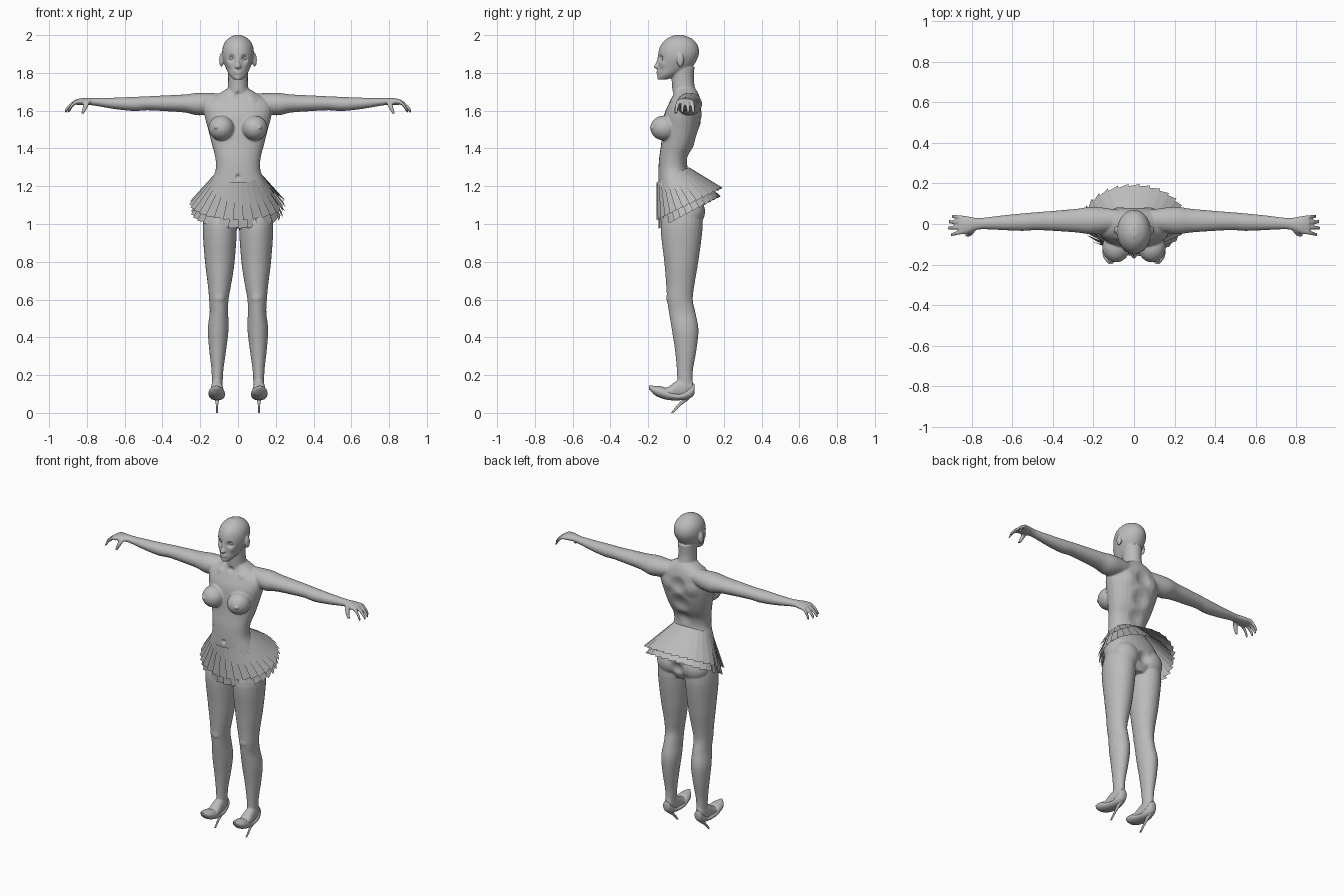
import bpy, bmesh, math
from mathutils import Vector, Matrix

cube = bpy.data.objects.get("Cube")
if cube:
    bpy.data.objects.remove(cube, do_unlink=True)

grey = bpy.data.materials.new("plain_grey")
grey.use_nodes = True
colour = (0.5, 0.5, 0.5, 1)
grey.diffuse_color = colour
grey.node_tree.nodes["Principled BSDF"].inputs["Base Color"].default_value = colour

# Axis order for lofts: (along, first span, second span)
ORDER = {"x": (0, 1, 2), "y": (1, 0, 2), "z": (2, 0, 1)}


def spline(a, b, c, d, t):
    return 0.5 * (2 * b + (c - a) * t + (2 * a - 5 * b + 4 * c - d) * t * t
                  + (3 * b - a - 3 * c + d) * t ** 3)


def loft(bm, axis, rows, both=False, power=1.0, sides=28, steps=4):
    """Closed tube through rows of (position, min, max, min, max)."""
    fine = []
    last = len(rows) - 1
    for i in range(last):
        near = [rows[max(i - 1, 0)], rows[i], rows[i + 1], rows[min(i + 2, last)]]
        for k in range(steps):
            fine.append([spline(*vals, k / steps) for vals in zip(*near)])
    fine.append(rows[-1])
    for sign in ((1, -1) if both else (1,)):
        rings = []
        for along, a0, a1, b0, b1 in fine:
            ring = []
            for j in range(sides):
                ang = math.tau * j / sides
                c, s = math.cos(ang), math.sin(ang)
                c = math.copysign(abs(c) ** power, c)
                s = math.copysign(abs(s) ** power, s)
                co = Vector()
                values = (along, (a0 + a1 + (a1 - a0) * c) / 2, (b0 + b1 + (b1 - b0) * s) / 2)
                for place, value in zip(ORDER[axis], values):
                    co[place] = value
                co.x *= sign
                ring.append(bm.verts.new(co))
            rings.append(ring)
        for low, high in zip(rings, rings[1:]):
            for j in range(sides):
                n = (j + 1) % sides
                bm.faces.new((low[j], low[n], high[n], high[j]))
        bm.faces.new(rings[0])
        bm.faces.new(rings[-1])


def ball(bm, centre, radii, both=True):
    for sign in ((1, -1) if both else (1,)):
        place = Matrix.Translation((centre[0] * sign, centre[1], centre[2]))
        bmesh.ops.create_uvsphere(bm, u_segments=24, v_segments=16, radius=1,
                                  matrix=place @ Matrix.Diagonal((*radii, 1)))


def finish(bm, name, smooth=True, fix_normals=True):
    if fix_normals:
        bmesh.ops.recalc_face_normals(bm, faces=bm.faces)
    mesh = bpy.data.meshes.new(name)
    bm.to_mesh(mesh)
    bm.free()
    mesh.materials.append(grey)
    obj = bpy.data.objects.new(name, mesh)
    bpy.context.collection.objects.link(obj)
    bpy.ops.object.select_all(action="DESELECT")
    obj.select_set(True)
    bpy.context.view_layer.objects.active = obj
    if smooth:
        bpy.ops.object.shade_smooth_by_angle(angle=math.radians(50))
    return obj


def sculpt(obj, centre, radius, push):
    """Soft mirrored brush stroke that moves nearby vertices."""
    for sign in ((1, -1) if centre[0] else (1,)):
        c = Vector((centre[0] * sign, centre[1], centre[2]))
        p = Vector((push[0] * sign, push[1], push[2]))
        for v in obj.data.vertices:
            d = (v.co - c).length_squared / radius ** 2
            if d < 1:
                v.co += p * (1 - d) ** 2


def centred(rows):
    return [(z, -w, w, front, back) for z, w, front, back in rows]


# Body masses, fused afterwards into one skin
bm = bmesh.new()
torso = [(.98, .1, -.09, .06), (1.05, .172, -.125, .09), (1.12, .182, -.137, .09),
         (1.2, .155, -.145, .06), (1.28, .12, -.146, .012), (1.35, .12, -.142, .012),
         (1.42, .138, -.132, .045), (1.5, .158, -.125, .07), (1.58, .178, -.115, .082),
         (1.64, .175, -.09, .08), (1.685, .11, -.068, .068), (1.715, .06, -.06, .05)]
loft(bm, "z", centred(torso), power=.9)
neck = [(1.64, .075, -.07, .065), (1.7, .057, -.072, .052), (1.76, .052, -.076, .042),
        (1.83, .054, -.08, .045)]
loft(bm, "z", centred(neck))
head = [(1.765, .024, -.146, -.1), (1.79, .047, -.15, -.04), (1.83, .066, -.148, .03),
        (1.87, .08, -.148, .058), (1.91, .084, -.146, .07), (1.95, .076, -.132, .06),
        (1.982, .052, -.1, .03), (2, .018, -.06, -.015)]
loft(bm, "z", centred(head))
nose = [(1.885, .008, -.15, -.12), (1.85, .011, -.16, -.12), (1.833, .017, -.172, -.12),
        (1.822, .013, -.16, -.12)]
loft(bm, "z", centred(nose))
ball(bm, (0, -.143, 1.808), (.025, .013, .006), both=False)
ball(bm, (0, -.143, 1.797), (.021, .013, .007), both=False)
ball(bm, (.088, -.03, 1.868), (.012, .019, .037))
ball(bm, (.088, -.115, 1.508), (.068, .074, .066))
ball(bm, (.118, -.182, 1.512), (.009, .012, .009))
ball(bm, (.085, .025, 1.065), (.088, .076, .085))

# Legs
leg = [(1.08, .02, .175, -.11, .08), (.98, .006, .187, -.134, .088), (.8, .018, .175, -.115, .065),
       (.68, .036, .16, -.105, .045), (.6, .05, .153, -.1, .036), (.53, .052, .15, -.09, .05),
       (.44, .05, .16, -.075, .066), (.33, .063, .152, -.058, .055), (.22, .078, .14, -.048, .036),
       (.12, .082, .138, -.045, .036)]
loft(bm, "z", leg, both=True)
ball(bm, (.1, -.07, .61), (.036, .034, .045))

# Arms with palms
arm = [(.08, -.03, .07, 1.6, 1.69), (.2, -.05, .085, 1.575, 1.695), (.28, -.042, .075, 1.59, 1.686),
       (.38, -.035, .066, 1.597, 1.681), (.48, -.03, .058, 1.602, 1.676), (.55, -.034, .052, 1.598, 1.673),
       (.65, -.03, .042, 1.608, 1.669), (.75, -.026, .03, 1.625, 1.667), (.79, -.035, .032, 1.63, 1.668),
       (.83, -.05, .04, 1.63, 1.666), (.865, -.05, .04, 1.632, 1.657)]
loft(bm, "x", arm, both=True)

# Fingers and thumb
for root, tip, reach in ((-.038, -.052, .9), (-.014, -.02, .916), (.01, .011, .912), (.031, .038, .895)):
    finger = []
    for k in range(5):
        t = k / 4
        x = .845 + (reach - .845) * t
        y = root + (tip - root) * t
        z = 1.648 - .05 * t ** 2
        r = .0115 - .002 * t
        finger.append((x, y - r, y + r, z - r - .004 * t, z + r))
    loft(bm, "x", finger, both=True, sides=12)
thumb = [(1.65, .78, .815, -.045, -.02), (1.62, .795, .822, -.06, -.036), (1.585, .815, .832, -.064, -.046)]
loft(bm, "z", thumb, both=True, sides=12)

# Feet on tiptoe
foot = [(-.185, .1, .13, .115, .138), (-.15, .08, .15, .09, .133), (-.1, .073, .15, .076, .135),
        (-.05, .078, .145, .074, .17), (0, .082, .14, .077, .19), (.036, .092, .13, .1, .17)]
loft(bm, "y", foot, both=True)
body = finish(bm, "body", smooth=False)
remesh = body.modifiers.new("fuse", "REMESH")
remesh.mode = "VOXEL"
remesh.voxel_size = .005
relax = body.modifiers.new("relax", "SMOOTH")
relax.factor = .5
relax.iterations = 5
for mod in ("fuse", "relax"):
    bpy.ops.object.modifier_apply(modifier=mod)

# Surface anatomy: eye sockets, cheeks, navel, spine, shoulder blades, collar bones
for centre, radius, push in (
        ((.034, -.136, 1.877), .026, (0, .015, 0)),
        ((.045, -.12, 1.845), .03, (.003, -.004, 0)),
        ((0, -.148, 1.77), .025, (0, -.005, 0)),
        ((0, -.145, 1.25), .018, (0, .012, 0)),
        ((0, .05, 1.47), .07, (0, -.016, 0)),
        ((0, .08, 1.59), .06, (0, -.014, 0)),
        ((0, .02, 1.36), .06, (0, -.01, 0)),
        ((.09, .08, 1.57), .06, (0, .009, 0)),
        ((.08, -.08, 1.67), .035, (0, -.006, .004)),
        ((0, -.07, 1.685), .025, (0, .01, 0)),
        ((0, .09, 1.06), .05, (0, -.02, 0))):
    sculpt(body, centre, radius, push)
bpy.ops.object.shade_smooth()

# Eyes
bm = bmesh.new()
ball(bm, (.034, -.115, 1.877), (.015, .013, .011))
finish(bm, "eyes")

# Shoes: low body, raised toe cap and heel cup, slim slanted heel
bm = bmesh.new()
shoe = [(-.197, .106, .124, .128, .145), (-.165, .08, .15, .094, .143), (-.12, .07, .156, .074, .138),
        (-.08, .07, .154, .067, .115), (-.03, .076, .147, .067, .105), (.01, .08, .143, .072, .13),
        (.038, .087, .136, .09, .155), (.046, .097, .126, .11, .148)]
loft(bm, "y", shoe, both=True)
heel = [(.1, .09, .132, -.01, .038), (.07, .1, .122, -.022, .014), (.04, .105, .117, -.048, -.026),
        (.0, .106, .116, -.08, -.066)]
loft(bm, "z", heel, both=True, sides=16)
finish(bm, "shoes")


# Skirt: two tilted tiers of overlapping flat pleats
def pleated_tier(name, count, hem_a, hem_b, hem_z, shift):
    bm = bmesh.new()
    step = math.tau / count

    def top(a):
        return bm.verts.new((.124 * math.cos(a), -.07 + .086 * math.sin(a), 1.26 + .04 * math.sin(a)))

    def hem(a, f):
        return bm.verts.new((hem_a * f * math.cos(a), .02 + hem_b * f * math.sin(a),
                             hem_z + .085 * math.sin(a) + .1 * (1 - f)))

    for i in range(count):
        a = (i + shift) * step
        b = a + step * 1.25
        bm.faces.new((top(a), hem(a, 1.0), hem(b, .93), top(b)))
    finish(bm, name, smooth=False, fix_normals=False)


pleated_tier("skirt_upper_tier", 30, .258, .178, 1.105, 0)
pleated_tier("skirt_lower_tier", 30, .25, .165, 1.06, .5)
